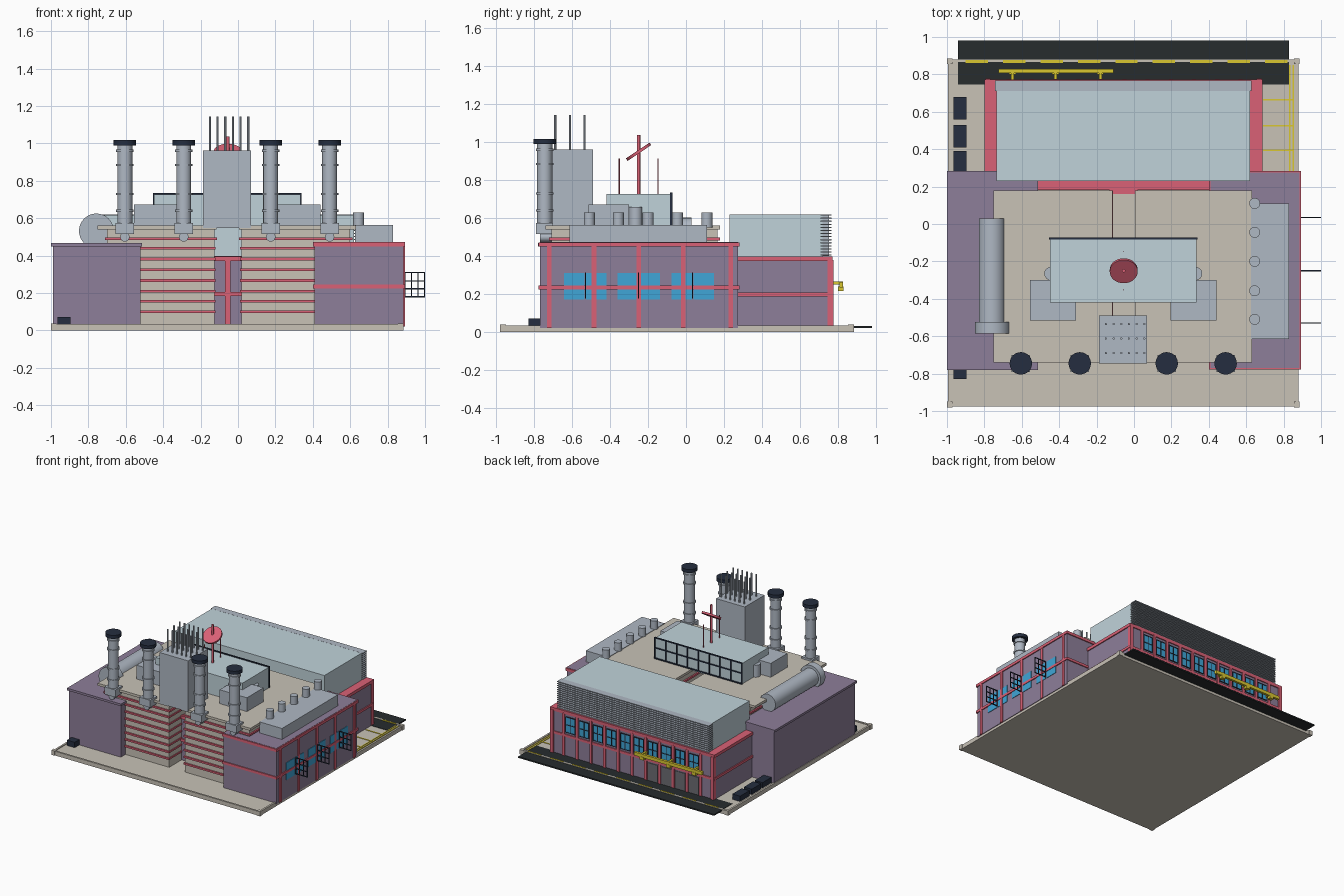
import bpy, bmesh, math
from mathutils import Matrix, Vector

COL = dict(purple=(.27, .21, .32), red=(.70, .12, .18), cream=(.58, .54, .47), sky=(.53, .65, .70),
           dark=(.018, .027, .05), glass=(.05, .38, .68), yellow=(.70, .57, .03),
           grey=(.43, .48, .55), road=(.02, .025, .027), door=(.15, .15, .17))
MATS = {}
for n, c in COL.items():
    MATS[n] = bpy.data.materials.new(n)
    MATS[n].diffuse_color = (*c, 1)


def finish(name, bm, col, smooth=False):
    me = bpy.data.meshes.new(name)
    bm.to_mesh(me)
    bm.free()
    ob = bpy.data.objects.new(name, me)
    bpy.context.collection.objects.link(ob)
    me.materials.append(MATS[col])
    if smooth:
        bpy.ops.object.select_all(action='DESELECT')
        ob.select_set(True)
        bpy.context.view_layer.objects.active = ob
        bpy.ops.object.shade_smooth_by_angle(angle=math.radians(35))
    return ob


def boxes(name, col, items):
    """Each item is x0, x1, y0, y1, z0, z1."""
    bm = bmesh.new()
    for x0, x1, y0, y1, z0, z1 in items:
        m = Matrix.Translation(((x0 + x1) / 2, (y0 + y1) / 2, (z0 + z1) / 2))
        bmesh.ops.create_cube(bm, size=1, matrix=m @ Matrix.Diagonal((x1 - x0, y1 - y0, z1 - z0, 1)))
    return finish(name, bm, col)


def rods(name, col, items, seg=24):
    """Each item is start point, end point, radius."""
    bm = bmesh.new()
    for a, b, r in items:
        a, b = Vector(a), Vector(b)
        rot = (b - a).to_track_quat('Z', 'Y').to_matrix().to_4x4()
        bmesh.ops.create_cone(bm, cap_ends=True, segments=seg, radius1=r, radius2=r,
                              depth=(b - a).length, matrix=Matrix.Translation((a + b) / 2) @ rot)
    return finish(name, bm, col, True)


def bands(x0, x1, y0, y1, zs, o=.008):
    return [(x0 - o, x1 + o, y0 - o, y1 + o, a, b) for a, b in zs]


# site slab, kerb and corner posts
boxes('site_slab', 'cream', [(-.995, .88, -.975, .88, 0, .028)])
boxes('site_kerb', 'cream', [(-.995, .88, -.975, -.96, .028, .034), (-.995, .88, .865, .88, .028, .034),
                             (-.995, -.98, -.975, .88, .028, .034), (.865, .88, -.975, .88, .028, .034)])
boxes('kerb_posts', 'cream', [(x - .015, x + .015, y - .015, y + .015, 0, .038)
                              for x in (-.985, .87) for y in (-.965, .87)])

# road and yellow markings
boxes('road', 'road', [(-.94, .83, .745, .98, .02, .031)])
boxes('road_dashes', 'yellow', [(-.9 + i * .2, -.78 + i * .2, .862, .876, .03, .036) for i in range(9)])
boxes('parking_lines', 'yellow', [(x, x + .008, .28, .85, .028, .032) for x in (.83, .848)]
      + [(.69, .85, y, y + .008, .028, .032) for y in (.39, .52, .66)])
boxes('bins', 'dark', [(-.965, -.895, y, y + .12, .028, .072) for y in (.27, .41, .56)]
      + [(-.965, -.895, -.83, -.76, .028, .072)])

# purple wings
boxes('left_wing', 'purple', [(-.99, -.52, -.77, .275, .02, .46), (-1, -.512, -.78, .283, .45, .468)])
boxes('right_wing', 'purple', [(.41, .885, -.77, .275, .02, .474)])
posts = [-.72, -.485, -.25, -.015, .235]
boxes('right_wing_frame', 'red', bands(.41, .885, -.77, .275, [(.45, .472), (.225, .245)])
      + [(.87, .892, y - .012, y + .012, .02, .46) for y in posts])

# side windows with open barred shutters
wy = (-.53, -.25, .035)
boxes('side_windows', 'glass', [(.87, .889, y - .112 + k * .116, y - .004 + k * .116, .17, .31)
                                for y in wy for k in (0, 1)])
shut = []
for y in wy:
    shut += [(.89, 1, y - .003, y + .003, z - .003, z + .003) for z in (.18, .2225, .265, .31)]
    shut += [(x - .003, x + .003, y - .003, y + .003, .177, .313) for x in (.893, .927, .962, .997)]
boxes('window_shutters', 'dark', shut)

# ribbed central hall, split by a notch
hall, ribs, slab = [], [], []
for lo, hi, up0, up1, s0, s1 in ((-.53, -.125, -.70, -.125, -.75, -.115), (.018, .42, .018, .60, .005, .63)):
    hall += [(lo, hi, -.71, .17, .028, .47), (up0, up1, -.71, .165, .44, .545)]
    ribs += [(lo, hi + (.006 if lo < 0 else 0), -.722, .1, z - .007, z + .007)
             if lo < 0 else (lo - .006, hi, -.722, .1, z - .007, z + .007)
             for z in (.10, .155, .21, .267, .325, .382, .44)]
    ribs.append((up0 - .012, up1 + .012, -.722, .178, .483, .497))
    slab.append((s0, s1, -.74, .18, .54, .56))
boxes('central_hall', 'cream', hall)
boxes('hall_ribs', 'red', ribs)
boxes('hall_roof', 'cream', slab)
boxes('notch_wall', 'purple', [(-.13, .02, -.55, .18, .028, .385)])
boxes('notch_floor', 'cream', [(-.13, .02, -.54, .16, .38, .392)])
boxes('notch_frame', 'red', [(-.07, -.04, -.565, -.54, .028, .385), (-.13, .02, -.562, -.54, .185, .205),
                             (-.13, .02, -.565, -.54, .37, .394), (-.13, .02, .16, .19, .37, .394)])

# rear building
boxes('rear_building', 'purple', [(-.79, .68, .19, .765, .02, .38)])
piers = [.69 - .025 - i * .145 for i in range(11)]
boxes('rear_frame', 'red', bands(-.79, .68, .19, .765, [(.373, .398), (.188, .208)])
      + [(x - .011, x + .011, .75, .774, .02, .38) for x in [.569 - .124 * i for i in range(11)]]
      + [(x - .014, x + .014, .745, .777, .02, .38) for x in (-.78, .67)])
wx = [.507 - .124 * i for i in range(10)]
boxes('rear_windows', 'glass', [(x - .042, x + .042, .75, .769, .225, .35) for x in wx])
bars = []
for x in wx:
    bars += [(x + d - .003, x + d + .003, .76, .772, .225, .35) for d in (-.042, 0, .042)]
    bars += [(x - .042, x + .042, .76, .772, z - .003, z + .003) for z in (.225, .287, .35)]
boxes('rear_window_bars', 'dark', bars)
boxes('rear_doors', 'door', [(x - .045, x + .045, .75, .77, .028, .175) for x in wx[6:]])

# rear upper storey with louvres
boxes('upper_storey', 'sky', [(-.735, .62, .23, .72, .39, .618)])
boxes('louvres', 'grey', [(-.742, .628, .71, .766, z, z + .006)
                          for z in [.402 + i * .0162 for i in range(14)]])
boxes('louvre_ribs', 'grey', [(x - .003, x + .003, .71, .755, .40, .615)
                              for x in [-.73 + i * .0671 for i in range(21)]])

# yellow loading gantry
boxes('gantry', 'yellow', [(-.725, -.11, .808, .828, .235, .262)]
      + [(x - .008, x + .008, .765, .828, .25, .265) for x in (-.65, -.42, -.18)]
      + [(x - .018, x + .018, .80, .83, .215, .24) for x in (-.65, -.42, -.18)])

# chimneys
cx, cy = (-.605, -.29, .175, .49), -.745
rods('chimneys', 'grey', [((x, cy, .56), (x, cy, 1), .04) for x in cx])
rods('chimney_rings', 'grey', [((x, cy, z - .006), (x, cy, z + .006), .047)
                               for x in cx for z in (.64, .73, .885, .96)])
rods('chimney_caps', 'dark', [((x, cy, .99), (x, cy, 1.018), .06) for x in cx])
boxes('chimney_bases', 'grey', [(x - .05, x + .05, cy - .045, cy + .045, .515, .575) for x in cx])
rods('chimney_pipes', 'grey', [((x, cy - .025, .5), (x, -.69, .5), .025) for x in cx])

# cooling tower with rods
boxes('tower', 'grey', [(-.188, .07, -.745, -.49, .547, .963)])
rods('tower_rods', 'grey', [((-.15 + i * .041, y, .95), (-.15 + i * .041, y, 1.143), .006)
                            for i in range(6) for y in (-.69, -.612, -.535)], 10)

# roof house with glazed rear
boxes('roof_house', 'sky', [(-.45, .335, -.42, -.08, .55, .728)])
boxes('roof_house_bars', 'dark', [(x - .004, x + .004, -.084, -.072, .56, .735)
                                  for x in [-.45 + i * .0981 for i in range(9)]]
      + [(-.454, .339, -.084, -.072, z, z + .008) for z in (.56, .645, .727)])
boxes('roof_units', 'grey', [(x, x + .247, -.515, -.30, .55, .673) for x in (-.556, .194)])
rods('roof_drums', 'grey', [((x, -.265, .55), (x, -.265, .658), .035) for x in (-.445, .33)])

# dish antenna
rods('antenna_mast', 'red', [((-.055, -.25, .72), (-.055, -.25, 1.038), .009)], 12)
n = Vector((0, -math.sin(.59), math.cos(.59)))
c = Vector((-.055, -.25, .95))
rods('antenna_dish', 'red', [(c - n * .008, c + n * .008, .075)], 32)
rods('antenna_whips', 'red', [((-.055, y, .72), (-.055, y, .915), .003) for y in (-.352, -.147)], 8)

# left roof tank
rods('tank', 'grey', [((-.76, -.56, .532), (-.76, .03, .532), .07)], 32)
rods('tank_flange', 'grey', [((-.757, -.585, .532), (-.757, -.525, .532), .093)], 32)

# right roof duct and vents
boxes('roof_duct', 'grey', [(.625, .828, -.615, .11, .465, .564)])
rods('roof_vents', 'grey', [((.645, y, .55), (.645, y, .63), .029) for y in (.11, -.045, -.2, -.357, -.51)])
